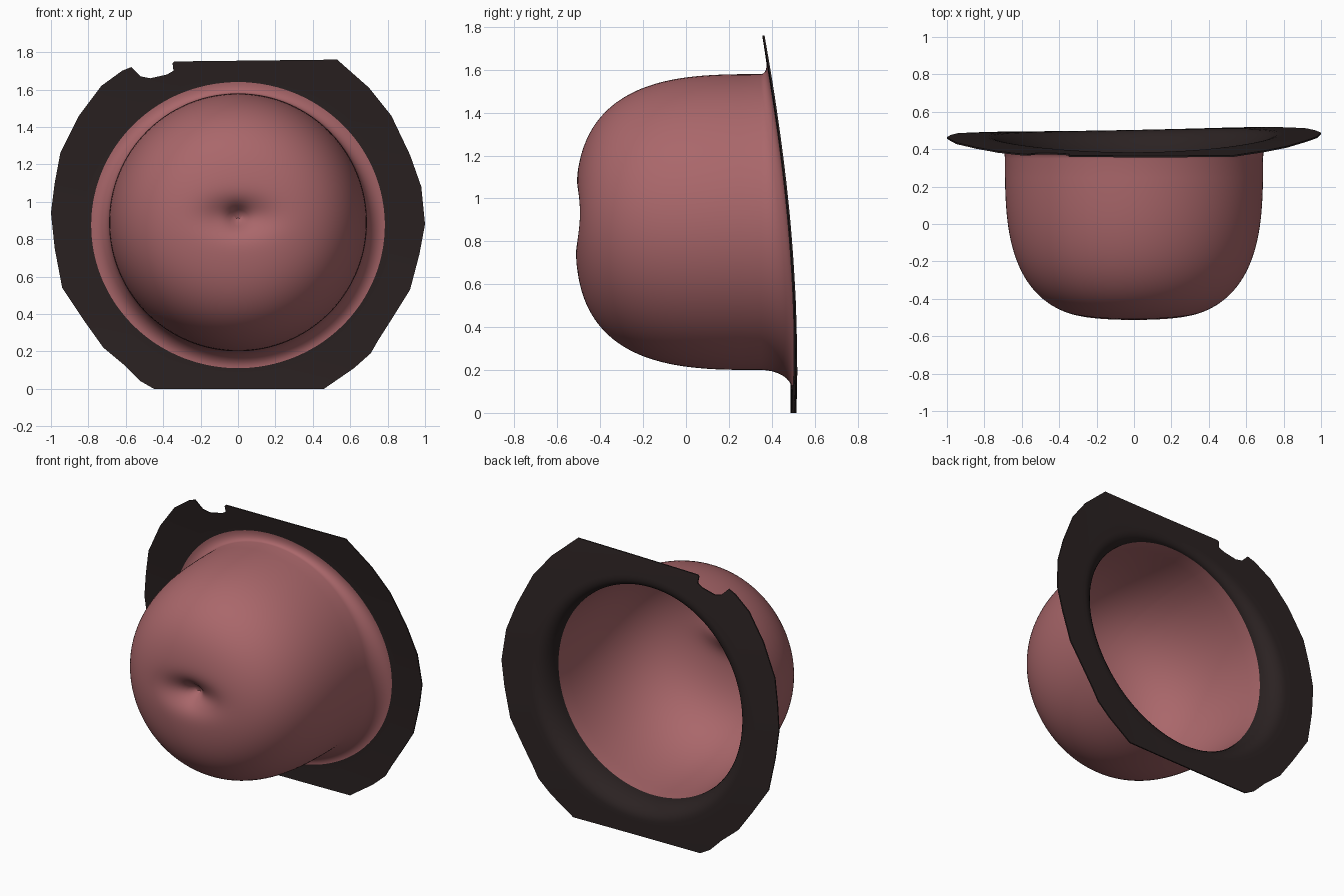
import bpy
import bmesh
from math import sin, cos, pi, exp, atan2, ceil
from mathutils import Vector

cube = bpy.data.objects.get("Cube")
if cube:
    bpy.data.objects.remove(cube)


def make_material(name, colour):
    mat = bpy.data.materials.new(name)
    mat.use_nodes = True
    mat.diffuse_color = (*colour, 1)
    bsdf = mat.node_tree.nodes["Principled BSDF"]
    bsdf.inputs["Base Color"].default_value = (*colour, 1)
    bsdf.inputs["Roughness"].default_value = 0.7
    return mat


PINK, DARK = 0, 1
materials = [make_material("dusty pink", (0.40, 0.135, 0.145)),
             make_material("dark brown", (0.024, 0.016, 0.016))]

# Main sizes
CENTRE_Z = 0.89
RADIUS = 0.69
WALL_END = 0.35
DEPTH = 0.867
THICK = 0.008
DOME_STEPS, FILLET_STEPS, BRIM_STEPS = 48, 8, 5

# Trimmed outline of the brim, with the torn notch at the upper left
outline = [(.53, 1.76), (.7, 1.61), (.82, 1.46), (.92, 1.25), (.98, 1.08),
           (1, .88), (.97, .72), (.92, .53), (.82, .37), (.75, .26),
           (.71, .19), (.62, .11), (.46, 0), (-.45, 0), (-.52, .04),
           (-.6, .12), (-.72, .22), (-.82, .36), (-.94, .54), (-.98, .75),
           (-1, .94), (-.98, 1.1), (-.95, 1.26), (-.85, 1.46), (-.73, 1.62),
           (-.62, 1.7), (-.57, 1.72), (-.54, 1.69), (-.52, 1.67),
           (-.47, 1.66), (-.38, 1.68), (-.345, 1.7), (-.35, 1.74),
           (-.34, 1.75)]


def subdivide(points, spacing):
    """Split every edge of a closed outline into short pieces."""
    result = []
    for a, b in zip(points, points[1:] + points[:1]):
        a, b = Vector(a), Vector(b)
        count = max(1, ceil((b - a).length / spacing))
        result += [a.lerp(b, i / count) for i in range(count)]
    return result


edge = subdivide(outline, 0.05)
angles = [atan2(p.y - CENTRE_Z, p.x) for p in edge]


def brim_y(x, z):
    """Gently bowed and twisted sheet the brim lies on."""
    return 0.495 - 0.045 * z * z + 0.02 * x * (1 - z / 1.76) + 0.01 * x * x


def dimple(x, z):
    """Pushed-in hollow at the crown, wider than it is tall."""
    z -= 0.92
    wide = 0.07 * exp(-(x / 0.17) ** 2 - (z / 0.09) ** 2)
    deep = 0.05 * exp(-(x * x + z * z) / 0.05 ** 2)
    return wide + deep


def dome_ring(step, inset):
    s = sin(step / DOME_STEPS * pi / 2)
    r = (RADIUS - inset) * s
    y = WALL_END - (DEPTH - inset) * max(0, 1 - s ** 3) ** (1 / 3)
    ring = []
    for a in angles:
        x, z = r * cos(a), CENTRE_Z + r * sin(a)
        ring.append((x, y + dimple(x, z), z))
    return ring


def fillet_point(angle, t, inset):
    """Rounded corner where the wall flares into the brim."""
    out = 1 - cos(t * pi / 2)
    base = RADIUS - inset
    x = (base + (0.785 - base) * out) * cos(angle)
    z = CENTRE_Z - 0.015 * out + (base + (0.765 - base) * out) * sin(angle)
    y = WALL_END + (brim_y(x, z) + inset - WALL_END) * sin(t * pi / 2)
    return x, y, z


def fillet_ring(step, inset):
    return [fillet_point(a, step / FILLET_STEPS, inset) for a in angles]


def brim_ring(step, inset):
    ring = []
    for a, p in zip(angles, edge):
        x, _, z = fillet_point(a, 1, inset)
        x, z = Vector((x, z)).lerp(p, step / BRIM_STEPS)
        ring.append((x, brim_y(x, z) + inset, z))
    return ring


def sheet(inset, fillet_colour):
    """Rings from the crown to the brim edge, each with its band colour."""
    rings = [(dome_ring(i, inset), PINK) for i in range(1, DOME_STEPS + 1)]
    rings += [(fillet_ring(i, inset), fillet_colour)
              for i in range(1, FILLET_STEPS + 1)]
    rings += [(brim_ring(i, inset), DARK) for i in range(1, BRIM_STEPS + 1)]
    return rings


def add_sheet(bm, inset, fillet_colour):
    """Skin the rings and close the crown; return the outermost ring."""
    count = len(angles)
    tip = bm.verts.new((0, WALL_END - DEPTH + inset + dimple(0, CENTRE_Z), CENTRE_Z))
    previous = None
    for points, colour in sheet(inset, fillet_colour):
        ring = [bm.verts.new(p) for p in points]
        for i in range(count):
            j = (i + 1) % count
            if previous:
                face = bm.faces.new((previous[i], previous[j], ring[j], ring[i]))
            else:
                face = bm.faces.new((tip, ring[j], ring[i]))
            face.material_index = colour
        previous = ring
    return previous


# Moulded cup: outer and inner skins joined along the brim edge
bm = bmesh.new()
front = add_sheet(bm, 0, PINK)
back = add_sheet(bm, THICK, DARK)
for i in range(len(front)):
    j = (i + 1) % len(front)
    face = bm.faces.new((front[i], front[j], back[j], back[i]))
    face.material_index = DARK
bmesh.ops.recalc_face_normals(bm, faces=bm.faces)

mesh = bpy.data.meshes.new("domed_cup_with_brim")
bm.to_mesh(mesh)
bm.free()
for mat in materials:
    mesh.materials.append(mat)
cup = bpy.data.objects.new("domed_cup_with_brim", mesh)
bpy.context.collection.objects.link(cup)

bpy.ops.object.select_all(action="DESELECT")
cup.select_set(True)
bpy.context.view_layer.objects.active = cup
bpy.ops.object.shade_smooth_by_angle(angle=pi / 4)
